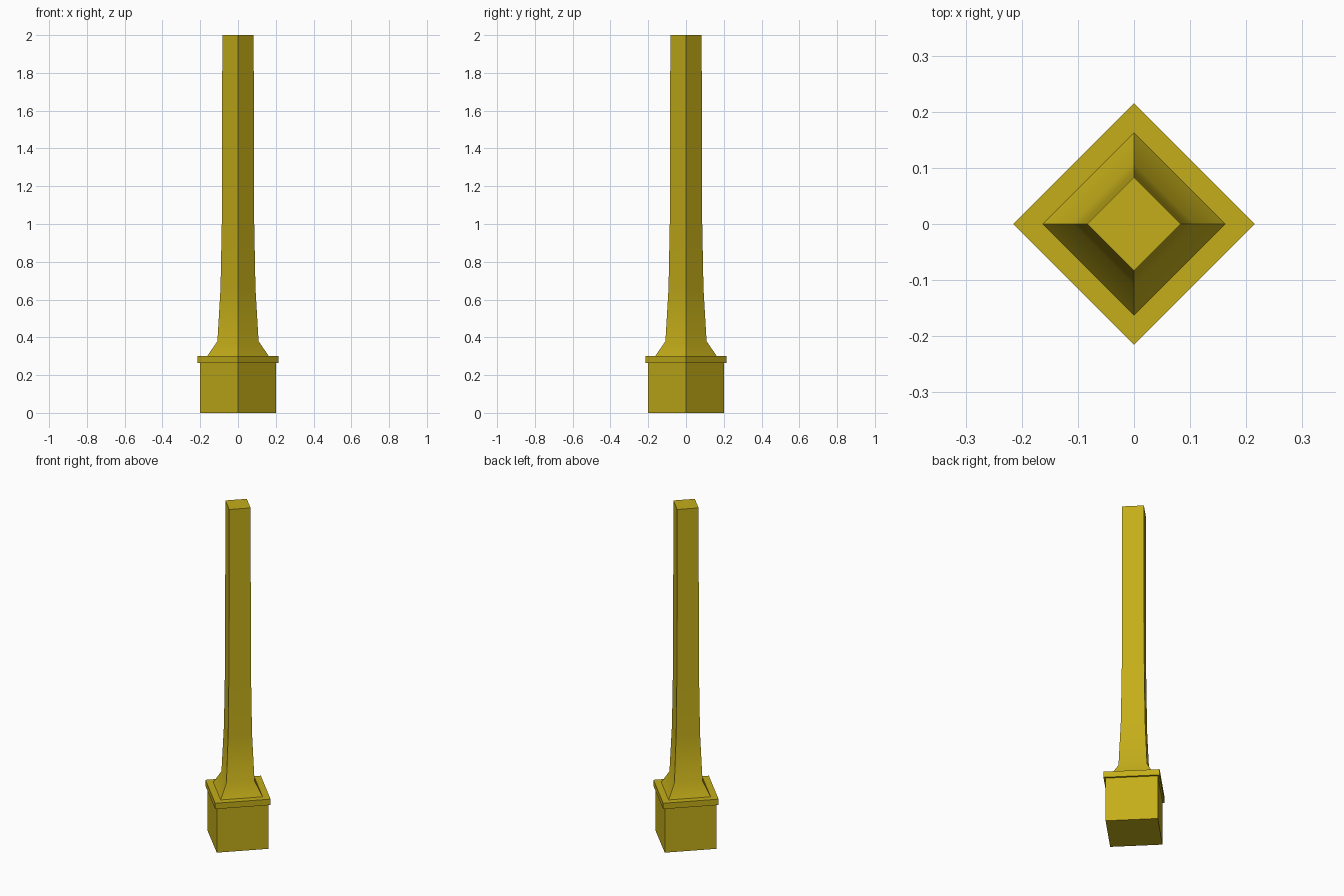
import bpy, bmesh, math

if "Cube" in bpy.data.objects:
    bpy.data.objects.remove(bpy.data.objects["Cube"])

mat = bpy.data.materials.new("ochre")
mat.diffuse_color = (0.55, 0.42, 0.01, 1)
mat.use_nodes = True
mat.node_tree.nodes["Principled BSDF"].inputs["Base Color"].default_value = mat.diffuse_color


def square_loft(name, profile, smooth=False):
    """Stack diamond-oriented square sections given as (corner radius, height)."""
    bm = bmesh.new()
    rings = []
    for r, z in profile:
        rings.append([bm.verts.new((r * math.cos(i * math.pi / 2),
                                    r * math.sin(i * math.pi / 2), z))
                      for i in range(4)])
    for low, high in zip(rings, rings[1:]):
        for i in range(4):
            j = (i + 1) % 4
            bm.faces.new((low[i], low[j], high[j], high[i]))
    bm.faces.new(rings[0][::-1])
    bm.faces.new(rings[-1])
    bmesh.ops.recalc_face_normals(bm, faces=bm.faces[:])
    mesh = bpy.data.meshes.new(name)
    bm.to_mesh(mesh)
    bm.free()
    mesh.materials.append(mat)
    obj = bpy.data.objects.new(name, mesh)
    bpy.context.collection.objects.link(obj)
    if smooth:
        bpy.ops.object.select_all(action='DESELECT')
        obj.select_set(True)
        bpy.context.view_layer.objects.active = obj
        bpy.ops.object.shade_smooth_by_angle(angle=math.radians(35))
    return obj


# Square block at the foot
square_loft("plinth", [(0.2, 0), (0.2, 0.265)])

# Projecting slab on top of the block
square_loft("collar", [(0.215, 0.265), (0.215, 0.30)])

# Flared, gently tapering post
square_loft("shaft", [(0.163, 0.30), (0.109, 0.38), (0.0925, 0.66), (0.086, 1.0),
                      (0.0845, 1.4), (0.0835, 1.75), (0.083, 2.0)], smooth=True)
